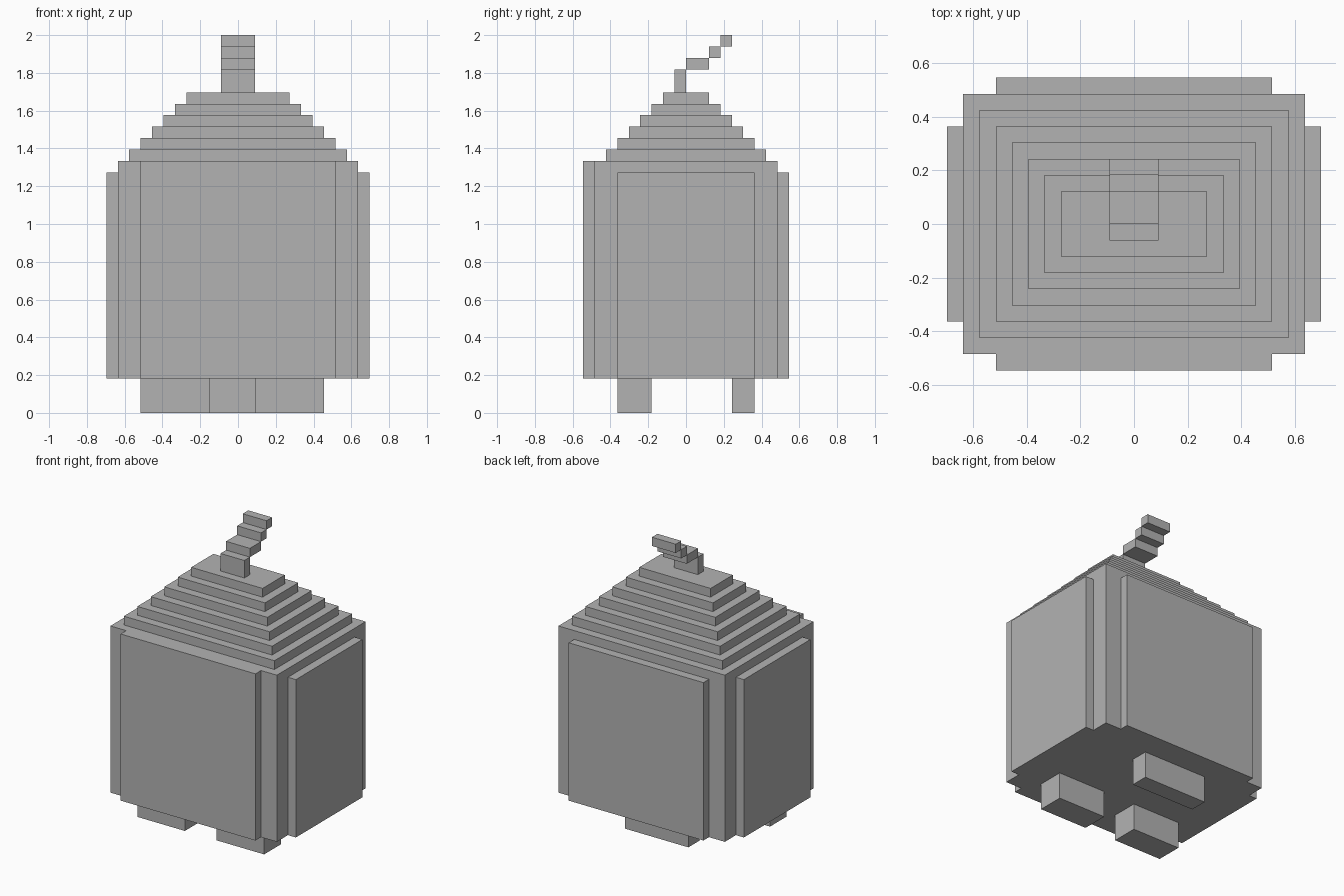
import bpy
import bmesh
from mathutils import Vector

UNIT = 2 / 33  # one block of the grid

cube = bpy.data.objects.get("Cube")
if cube:
    bpy.data.objects.remove(cube, do_unlink=True)

grey = bpy.data.materials.new("plain_grey")
grey.use_nodes = True
colour = (0.45, 0.45, 0.45, 1)
grey.diffuse_color = colour
grey.node_tree.nodes["Principled BSDF"].inputs["Base Color"].default_value = colour


def blocks(name, boxes):
    """One object made of boxes, each given by x, y and z ranges in blocks."""
    bm = bmesh.new()
    for ranges in boxes:
        low, high = (Vector(side) * UNIT for side in zip(*ranges))
        corner = bmesh.ops.create_cube(bm, size=1)["verts"]
        bmesh.ops.scale(bm, vec=high - low, verts=corner)
        bmesh.ops.translate(bm, vec=(low + high) / 2, verts=corner)
    mesh = bpy.data.meshes.new(name)
    bm.to_mesh(mesh)
    bm.free()
    mesh.materials.append(grey)
    obj = bpy.data.objects.new(name, mesh)
    bpy.context.collection.objects.link(obj)
    return obj


# Body with a raised panel on each side; the front panel reaches the rim
blocks("body", [((-10.5, 10.5), (-8, 8), (3, 22))])
blocks("front_panel", [((-8.5, 8.5), (-9, -8), (3, 22))])
blocks("back_panel", [((-8.5, 8.5), (8, 9), (3, 21))])
blocks("left_panel", [((10.5, 11.5), (-6, 6), (3, 21))])
blocks("right_panel", [((-11.5, -10.5), (-6, 6), (3, 21))])

# Stepped top
for i in range(6):
    x, y, z = 9.5 - i, 7 - i, 22 + i
    blocks(f"top_step_{i + 1}", [((-x, x), (-y, y), (z, z + 1))])

# Stem climbing towards the back
stem = [((-1, 0), (28, 30)), ((0, 2), (30, 31)),
        ((2, 3), (31, 32)), ((3, 4), (32, 33))]
blocks("stem", [((-1.5, 1.5), y, z) for y, z in stem])

# Feet
blocks("front_left_foot", [((1.5, 7.5), (-6, -3), (0, 3))])
blocks("front_right_foot", [((-8.5, -2.5), (-6, -3), (0, 3))])
blocks("back_foot", [((-4.5, 3.5), (4, 6), (0, 3))])
